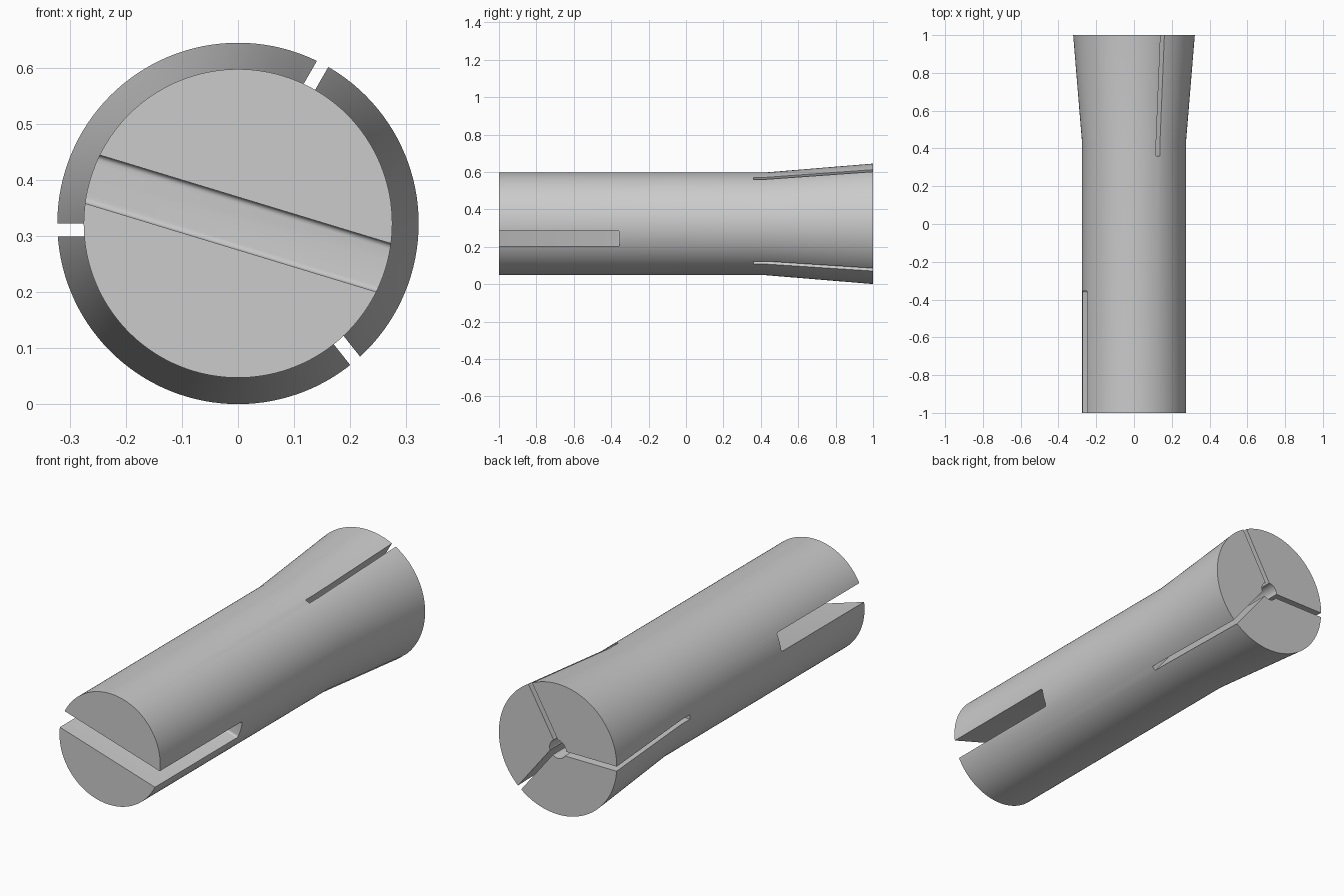
import bpy, bmesh, math
from mathutils import Matrix, Vector

if "Cube" in bpy.data.objects:
    bpy.data.objects.remove(bpy.data.objects["Cube"], do_unlink=True)

AXIS_Z = 0.3225
SEGMENTS = 128

steel = bpy.data.materials.new("plain_grey")
steel.use_nodes = True
steel.diffuse_color = (0.6, 0.6, 0.6, 1)
steel.node_tree.nodes["Principled BSDF"].inputs["Base Color"].default_value = (0.6, 0.6, 0.6, 1)


def add_object(name, bm):
    bmesh.ops.recalc_face_normals(bm, faces=bm.faces)
    mesh = bpy.data.meshes.new(name)
    bm.to_mesh(mesh)
    bm.free()
    mesh.materials.append(steel)
    obj = bpy.data.objects.new(name, mesh)
    bpy.context.collection.objects.link(obj)
    return obj


def turned(name, profile):
    """Solid of revolution along y from (y, radius) pairs."""
    bm = bmesh.new()
    rings = []
    for y, r in profile:
        rings.append([bm.verts.new((r * math.cos(a), y, AXIS_Z + r * math.sin(a)))
                      for a in (math.tau * i / SEGMENTS for i in range(SEGMENTS))])
    for lower, upper in zip(rings, rings[1:]):
        for i in range(SEGMENTS):
            j = (i + 1) % SEGMENTS
            bm.faces.new((lower[i], lower[j], upper[j], upper[i]))
    bm.faces.new(rings[0])
    bm.faces.new(rings[-1])
    return add_object(name, bm)


def slot_cutter(name, low, high, angle, rounding=0):
    """Box from low to high, turned about the long axis."""
    low, high = Vector(low), Vector(high)
    bm = bmesh.new()
    bmesh.ops.create_cube(bm, size=1)
    for v in bm.verts:
        v.co = Vector([(low[i] + high[i]) / 2 + v.co[i] * (high[i] - low[i]) for i in range(3)])
    if rounding:
        edges = [e for e in bm.edges
                 if all(abs(v.co.y - high.y) < 1e-5 for v in e.verts)
                 and abs(e.verts[0].co.x - e.verts[1].co.x) > 0.1]
        bmesh.ops.bevel(bm, geom=edges, offset=rounding, segments=4, profile=0.5, affect='EDGES')
    bm.transform(Matrix.Translation((0, 0, AXIS_Z)) @ Matrix.Rotation(-math.radians(angle), 4, 'Y'))
    return add_object(name, bm)


# Straight shank with flared rear end
sleeve = turned("flared_sleeve", [(-1, 0.275), (0.43, 0.275), (1, 0.322)])

# Central bore, three radial slits at the rear, one wide slot at the front
cutters = [turned("bore_cutter", [(0.36, 0.045), (1.1, 0.045)])]
for angle in (60, 180, -51.6):
    cutters.append(slot_cutter("slit_cutter", (0, 0.36, 0), (0.5, 1.1, 0.023), angle))
cutters.append(slot_cutter("front_slot_cutter", (-0.5, -1.1, -0.045), (0.5, -0.355, 0.045), -16.9, 0.01))

bpy.context.view_layer.objects.active = sleeve
for cutter in cutters:
    cutter.hide_render = True
    cut = sleeve.modifiers.new("cut", 'BOOLEAN')
    cut.operation = 'DIFFERENCE'
    cut.solver = 'EXACT'
    cut.object = cutter
    bpy.ops.object.modifier_apply(modifier=cut.name)
for cutter in cutters:
    bpy.data.objects.remove(cutter, do_unlink=True)

# Smooth curved walls, sharp cut edges
bpy.ops.object.select_all(action='DESELECT')
sleeve.select_set(True)
bpy.ops.object.shade_smooth_by_angle(angle=math.radians(30))
